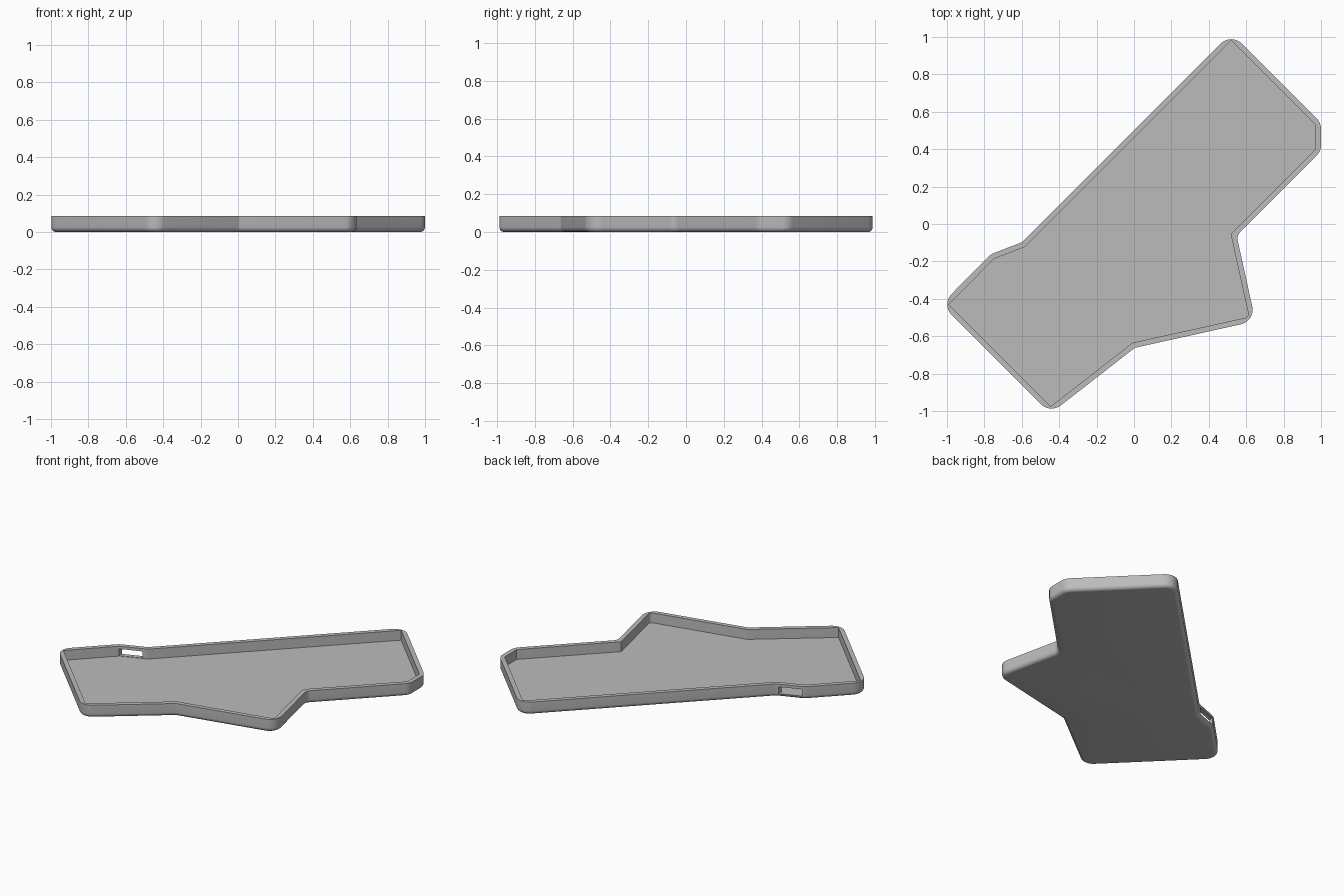
import bpy, bmesh, math
from mathutils import Vector

if "Cube" in bpy.data.objects:
    bpy.data.objects.remove(bpy.data.objects["Cube"])

HEIGHT, FLOOR, WALL, EDGE = 0.086, 0.02, 0.029, 0.026
ARC, EDGE_STEPS = 8, 6

# Inner outline corners, clockwise: x, y, outer fillet radius, inner fillet radius
CORNERS = [(0.52, 0.98, 0.08, 0), (0.971, 0.529, 0.08, 0), (0.971, 0.401, 0.08, 0),
           (0.517, -0.053, 0.05, 0), (0.615, -0.497, 0.08, 0.02), (-0.008, -0.635, 0.02, 0),
           (-0.445, -0.975, 0.08, 0), (-0.99, -0.43, 0.08, 0), (-0.748, -0.186, 0.08, 0),
           (-0.582, -0.122, 0.06, 0)]


def outline(offset, inner=False):
    """Corner outline moved outwards by offset, every corner filleted."""
    pts = [Vector(c[:2]) for c in CORNERS]
    ring = []
    for i, p in enumerate(pts):
        a = (p - pts[i - 1]).normalized()
        b = (pts[(i + 1) % len(pts)] - p).normalized()
        na, nb = Vector((-a.y, a.x)), Vector((-b.y, b.x))
        corner = p + (na + nb) * (offset / (1 + na.dot(nb)))
        convex = 1 if a.cross(b) < 0 else -1
        r = CORNERS[i][3] if inner else CORNERS[i][2] + convex * (offset - WALL)
        centre = corner - (na + nb) * (convex * r / (1 + na.dot(nb)))
        turn = math.atan2(a.cross(b), a.dot(b))
        start = math.atan2(na.y, na.x)
        for k in range(ARC + 1):
            t = start + turn * k / ARC
            ring.append(centre + Vector((math.cos(t), math.sin(t))) * (convex * r))
    return ring


# Section of the tray: rounded lower edge, outer wall, rim, inner wall
sections = []
for k in range(EDGE_STEPS + 1):
    t = math.pi / 2 * k / EDGE_STEPS
    sections.append((outline(WALL - EDGE * (1 - math.sin(t))), EDGE * (1 - math.cos(t))))
sections.append((outline(WALL), HEIGHT))
sections.append((outline(0, True), HEIGHT))
sections.append((outline(0, True), FLOOR))

bm = bmesh.new()
rings = [[bm.verts.new((p.x, p.y, z)) for p in ring] for ring, z in sections]
for low, high in zip(rings, rings[1:]):
    for i in range(len(low)):
        j = (i + 1) % len(low)
        bm.faces.new((low[i], low[j], high[j], high[i]))
bm.faces.new(rings[0])
bm.faces.new(rings[-1])
bmesh.ops.remove_doubles(bm, verts=bm.verts, dist=0.0002)
bmesh.ops.recalc_face_normals(bm, faces=bm.faces)
mesh = bpy.data.meshes.new("case_tray")
bm.to_mesh(mesh)
bm.free()
tray = bpy.data.objects.new("case_tray", mesh)
bpy.context.collection.objects.link(tray)

grey = bpy.data.materials.new("plain_grey")
grey.diffuse_color = (0.5, 0.5, 0.5, 1)
grey.use_nodes = True
grey.node_tree.nodes["Principled BSDF"].inputs["Base Color"].default_value = grey.diffuse_color
mesh.materials.append(grey)

# Cable opening through the short slanted wall
bpy.ops.mesh.primitive_cube_add(size=1, location=(-0.681, -0.14, 0.045))
cutter = bpy.context.object
cutter.name = "port_cutter"
cutter.scale = (0.138, 0.22, 0.045)
cutter.hide_render = True
cutter.data.materials.append(grey)
cut = tray.modifiers.new("port", 'BOOLEAN')
cut.operation = 'DIFFERENCE'
cut.solver = 'EXACT'
cut.object = cutter
bpy.ops.object.select_all(action='DESELECT')
tray.select_set(True)
bpy.context.view_layer.objects.active = tray
bpy.ops.object.modifier_apply(modifier="port")
bpy.data.objects.remove(cutter)
bpy.ops.object.shade_smooth_by_angle(angle=math.radians(20))
